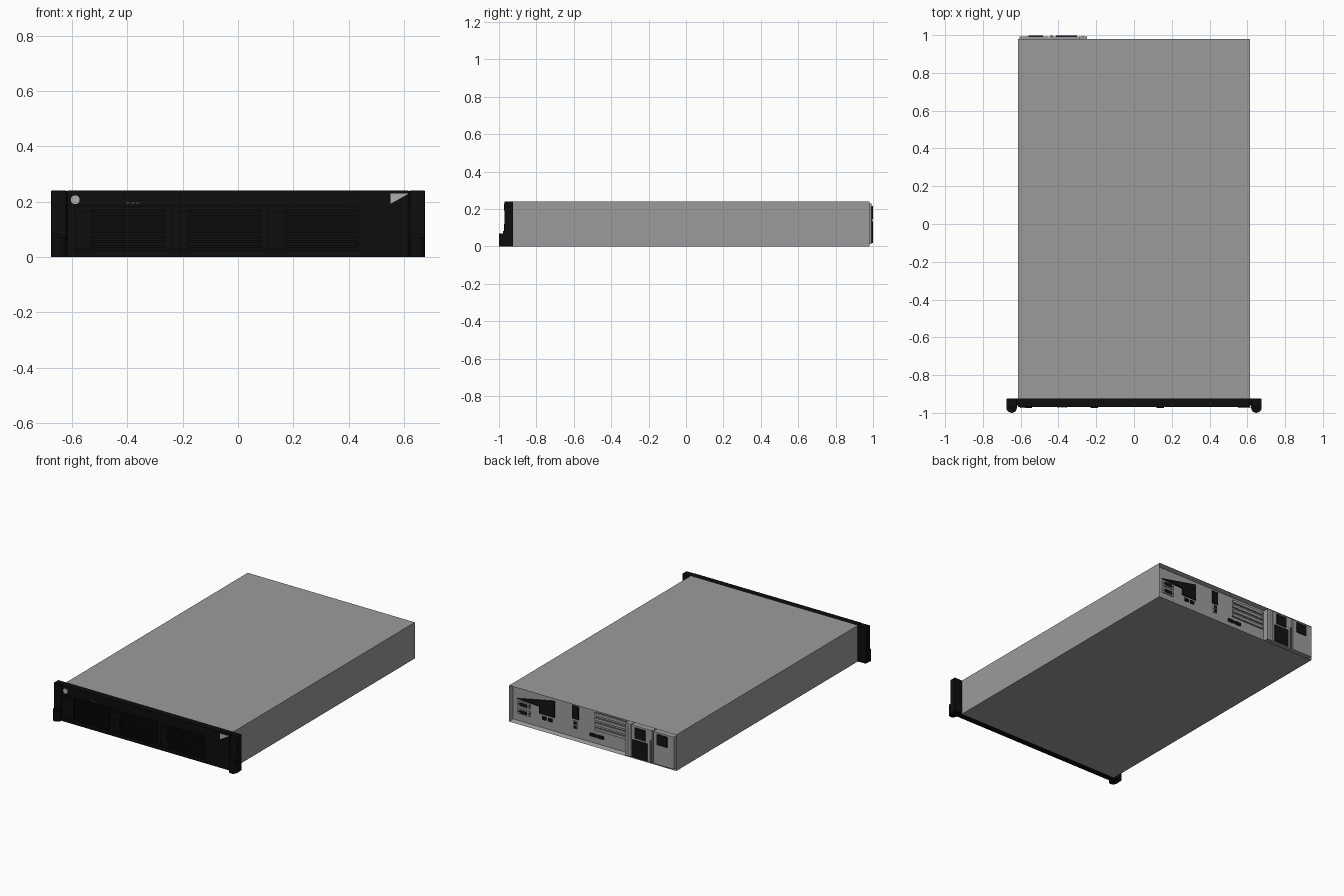
import bpy, bmesh, math
from mathutils import Matrix

if "Cube" in bpy.data.objects:
    bpy.data.objects.remove(bpy.data.objects["Cube"])


def material(name, v):
    m = bpy.data.materials.new(name)
    m.use_nodes = True
    m.diffuse_color = (v, v, v, 1)
    m.node_tree.nodes["Principled BSDF"].inputs["Base Color"].default_value = (v, v, v, 1)
    return m


STEEL = material("steel grey", 0.33)
BLACK = material("bezel black", 0.004)
DARK = material("port black", 0.006)
SHADE = material("slot grey", 0.10)
LIGHT = material("light grey", 0.42)


def add(name, bm, mat):
    bmesh.ops.recalc_face_normals(bm, faces=bm.faces)
    me = bpy.data.meshes.new(name)
    bm.to_mesh(me)
    bm.free()
    me.materials.append(mat)
    ob = bpy.data.objects.new(name, me)
    bpy.context.collection.objects.link(ob)
    return ob


def box(name, x, y, z, mat, bevel=0):
    bm = bmesh.new()
    bmesh.ops.create_cube(bm, size=1)
    for v in bm.verts:
        for i, (a, b) in enumerate((x, y, z)):
            v.co[i] = a if v.co[i] < 0 else b
    ob = add(name, bm, mat)
    if bevel:
        mod = ob.modifiers.new("bevel", "BEVEL")
        mod.width, mod.segments = bevel, 2
    return ob


def prism(name, pts, depth, mat, plane="xz", start=0.0):
    """Extrude an outline drawn in the xz plane along y, or in xy along z."""
    bm = bmesh.new()
    verts = [bm.verts.new((a, start, b) if plane == "xz" else (a, b, start)) for a, b in pts]
    f = bm.faces.new(verts)
    r = bmesh.ops.extrude_face_region(bm, geom=[f])
    move = (0, depth, 0) if plane == "xz" else (0, 0, depth)
    bmesh.ops.translate(bm, vec=move, verts=[v for v in r["geom"] if isinstance(v, bmesh.types.BMVert)])
    return add(name, bm, mat)


def disc(name, x, y, z, radius, depth, mat):
    bm = bmesh.new()
    bmesh.ops.create_cone(bm, cap_ends=True, segments=24, radius1=radius, radius2=radius, depth=depth,
                          matrix=Matrix.Translation((x, y, z)) @ Matrix.Rotation(math.pi / 2, 4, "X"))
    return add(name, bm, mat)


# Chassis with a recessed rear panel
REAR, PANEL = 0.98, 0.95
chassis = box("chassis", (-0.615, 0.615), (-0.925, REAR), (0, 0.24), STEEL)
bm = bmesh.new()
bm.from_mesh(chassis.data)
back = max(bm.faces, key=lambda f: f.calc_center_median().y)
bmesh.ops.inset_region(bm, faces=[back], thickness=0.012)
bmesh.ops.translate(bm, vec=(0, PANEL - REAR, 0), verts=back.verts)
bm.to_mesh(chassis.data)
bm.free()

# Front bezel with vent bays
FRONT = -0.97
box("bezel_back", (-0.615, 0.615), (-0.96, -0.925), (0, 0.24), BLACK)
box("bezel_top", (-0.615, 0.615), (FRONT, -0.96), (0.18, 0.24), BLACK)
box("bezel_bottom", (-0.615, 0.615), (FRONT, -0.96), (0, 0.025), BLACK)
box("bezel_left_end", (0.435, 0.615), (FRONT, -0.96), (0.025, 0.18), BLACK)
box("bezel_right_end", (-0.615, -0.59), (FRONT, -0.96), (0.025, 0.18), BLACK)
for i in range(3):
    x = -0.59 + 0.35 * i
    box(f"bay_tab_{i}", (x, x + 0.06), (FRONT, -0.96), (0.03, 0.165), BLACK)
    box(f"bay_latch_{i}", (x + 0.01, x + 0.05), (FRONT - 0.003, FRONT), (0.08, 0.12), BLACK)
    for j in range(8):
        z = 0.033 + 0.018 * j
        box(f"vent_bar_{i}_{j}", (x + 0.065, x + 0.325), (FRONT, -0.96), (z, z + 0.011), BLACK)

# Bezel badge, power button and status plate
disc("power_button", -0.588, FRONT, 0.207, 0.016, 0.008, LIGHT)
prism("corner_badge", [(0.55, 0.23), (0.618, 0.23), (0.55, 0.192)], -0.004, LIGHT, start=FRONT)
for i in range(3):
    box(f"status_mark_{i}", (-0.405 + 0.018 * i, -0.392 + 0.018 * i), (FRONT - 0.002, FRONT),
        (0.193, 0.198), SHADE)

# Rack ears with rounded grip knobs
for side, s in (("left", 1), ("right", -1)):
    x = sorted((s * 0.62, s * 0.675))
    box(f"{side}_ear", x, (FRONT, -0.925), (0.0, 0.24), BLACK, 0.003)
    box(f"{side}_ear_link", sorted((s * 0.61, s * 0.63)), (-0.96, -0.925), (0, 0.238), BLACK)
    arc = [(s * 0.6475 + 0.0275 * math.cos(a), -0.9725 + 0.0275 * math.sin(a))
           for a in (math.pi * (1 + k / 10) for k in range(11))]
    prism(f"{side}_grip", arc + [(x[1], -0.95), (x[0], -0.95)], 0.07, BLACK, "xy")
    box(f"{side}_grip_step", (x[0] + 0.012, x[1] - 0.012), (-0.978, -0.95), (0.07, 0.082), BLACK)


def port(name, x, z, w, h, mat=DARK, y=PANEL, d=0.008):
    return box(name, (x - w / 2, x + w / 2), (y - 0.002, y + d), (z - h / 2, z + h / 2), mat)


# Rear ports on the left half
prism("port_cluster", [(0.575, 0.155), (0.3, 0.21), (0.3, 0.10), (0.41, 0.10), (0.41, 0.145)],
      0.008, DARK, start=PANEL)
for i, z in enumerate((0.125, 0.075)):
    port(f"serial_shell_{i}", 0.525, z, 0.09, 0.034, LIGHT)
    port(f"serial_socket_{i}", 0.525, z, 0.055, 0.02, DARK, d=0.012)
    for s in (-1, 1):
        disc(f"serial_screw_{i}_{s}", 0.525 + s * 0.036, PANEL + 0.008, z, 0.006, 0.008, SHADE)
for i, x in enumerate((0.375, 0.33)):
    port(f"network_port_{i}", x, 0.075, 0.03, 0.02)
port("video_port", 0.145, 0.175, 0.045, 0.085)
for i, z in enumerate((0.108, 0.08)):
    port(f"usb_shell_{i}", 0.145, z, 0.026, 0.022, LIGHT)
    port(f"usb_port_{i}", 0.145, z, 0.02, 0.016, DARK, d=0.01)
for i in range(2):
    port(f"rear_label_{i}", 0.015 - 0.055 * i, 0.06, 0.045, 0.02)

# Expansion slot covers
for i in range(4):
    z = 0.205 - 0.033 * i
    port(f"slot_gap_{i}", -0.12, z, 0.25, 0.024, SHADE, d=0.002)
    port(f"slot_cover_{i}", -0.12, z, 0.242, 0.018, STEEL)

# Power supplies protruding from the rear
box("supply_divider", (-0.29, -0.25), (PANEL, 0.992), (0.012, 0.228), STEEL)
port("divider_groove", -0.27, 0.12, 0.006, 0.19, SHADE, 0.992, 0.002)
for i, x in enumerate((-0.45, -0.61)):
    box(f"supply_{i}", (x + 0.003, x + 0.157), (PANEL, 0.993), (0.012, 0.228), STEEL, 0.003)
    port(f"supply_fan_{i}", x + 0.09, 0.18, 0.075, 0.07, DARK, 0.993, 0.006)
port("power_inlet", -0.358, 0.075, 0.11, 0.115, DARK, 0.993, 0.006)
port("supply_handle", -0.437, 0.09, 0.012, 0.14, SHADE, 0.993, 0.005)
